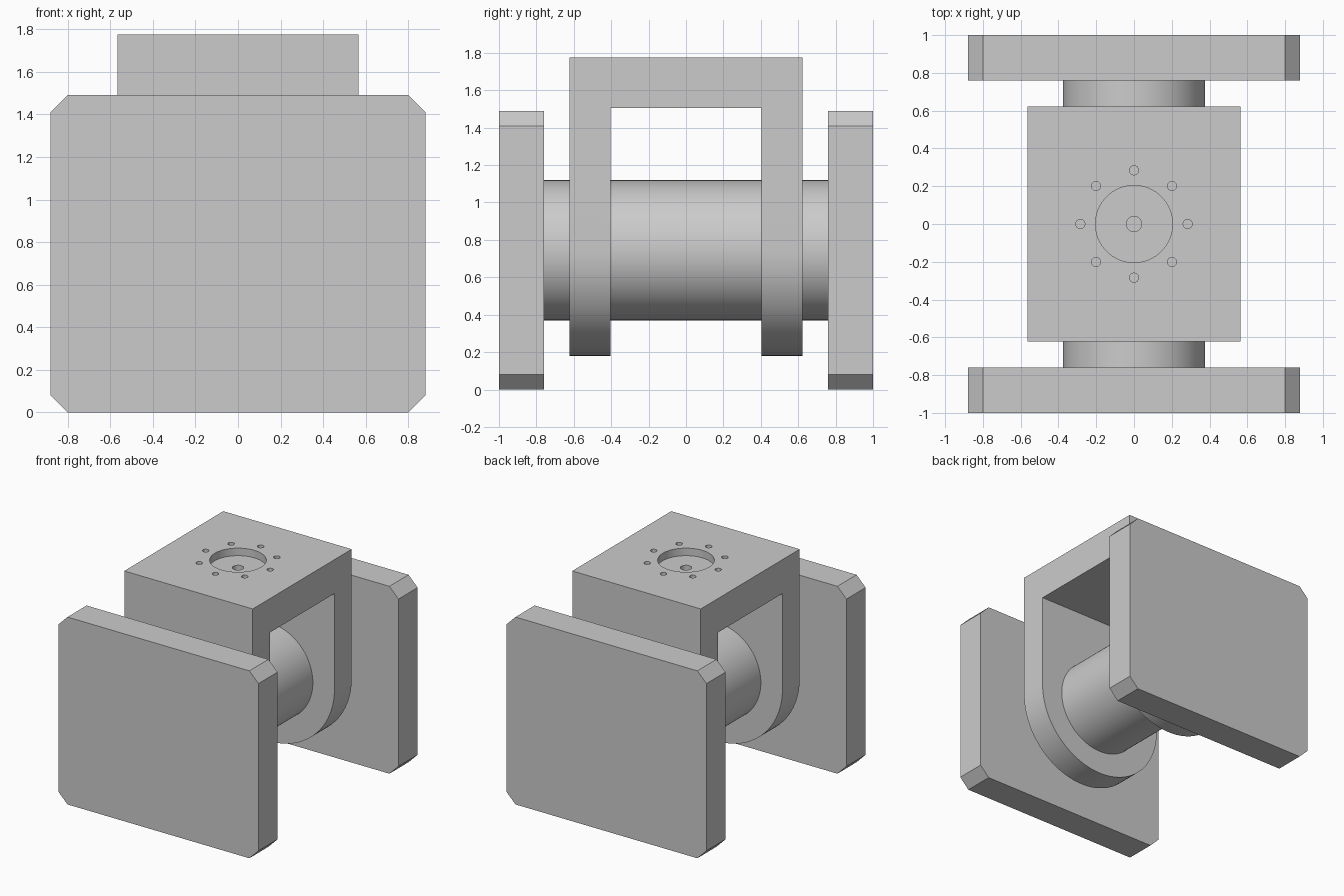
import bpy, bmesh
from math import sin, cos, pi

if "Cube" in bpy.data.objects:
    bpy.data.objects.remove(bpy.data.objects["Cube"])

AXIS_Z = 0.745


def extrude_profile(name, points, y0, y1):
    """Solid from an x-z outline, extruded along y."""
    bm = bmesh.new()
    face = bm.faces.new([bm.verts.new((x, y0, z)) for x, z in points])
    ext = bmesh.ops.extrude_face_region(bm, geom=[face])
    verts = [v for v in ext["geom"] if isinstance(v, bmesh.types.BMVert)]
    bmesh.ops.translate(bm, verts=verts, vec=(0, y1 - y0, 0))
    bmesh.ops.recalc_face_normals(bm, faces=bm.faces)
    mesh = bpy.data.meshes.new(name)
    bm.to_mesh(mesh)
    bm.free()
    ob = bpy.data.objects.new(name, mesh)
    bpy.context.collection.objects.link(ob)
    return ob


def cylinder(name, radius, depth, location, rotation=(0, 0, 0), sides=32):
    bpy.ops.mesh.primitive_cylinder_add(vertices=sides, radius=radius, depth=depth,
                                        location=location, rotation=rotation)
    ob = bpy.context.object
    ob.name = name
    return ob


def select(ob):
    bpy.ops.object.select_all(action='DESELECT')
    ob.select_set(True)
    bpy.context.view_layer.objects.active = ob


def smooth(ob):
    select(ob)
    bpy.ops.object.shade_smooth_by_angle(angle=0.6)


def cut(ob, cutter):
    cutter.hide_render = True
    mod = ob.modifiers.new("cut", 'BOOLEAN')
    mod.operation = 'DIFFERENCE'
    mod.solver = 'EXACT'
    mod.object = cutter
    select(ob)
    bpy.ops.object.modifier_apply(modifier=mod.name)
    bpy.data.objects.remove(cutter)


# Side plates with chamfered corners
w, h, c = 0.88, 1.49, 0.08
plate = [(-w + c, 0), (w - c, 0), (w, c), (w, h - c),
         (w - c, h), (-w + c, h), (-w, h - c), (-w, c)]
extrude_profile("front_plate", plate, -1.0, -0.76)
extrude_profile("back_plate", plate, 0.76, 1.0)

# Pivot shaft between the plates
smooth(cylinder("pivot_shaft", 0.375, 1.52, (0, 0, AXIS_Z), (pi / 2, 0, 0), 96))

# Yoke: round-bottomed block, hollowed into two legs and a top
r, top = 0.565, 1.775
outline = [(r * cos(a), AXIS_Z + r * sin(a))
           for a in (-pi + pi * i / 48 for i in range(49))]
yoke = extrude_profile("yoke", outline + [(r, top), (-r, top)], -0.622, 0.622)
bpy.ops.mesh.primitive_cube_add(size=1, location=(0, 0, 0.7525))
gap = bpy.context.object
gap.scale = (2, 0.81, 1.505)
cut(yoke, gap)

# Round recess, centre hole and ring of bolt holes in the yoke top
cut(yoke, cylinder("recess_cutter", 0.204, 0.12, (0, 0, top), sides=64))
cut(yoke, cylinder("centre_hole_cutter", 0.041, 0.3, (0, 0, top)))
for i in range(8):
    a = i * pi / 4
    cut(yoke, cylinder("bolt_hole_cutter", 0.024, 0.2,
                       (0.284 * cos(a), 0.284 * sin(a), top), sides=24))
smooth(yoke)
